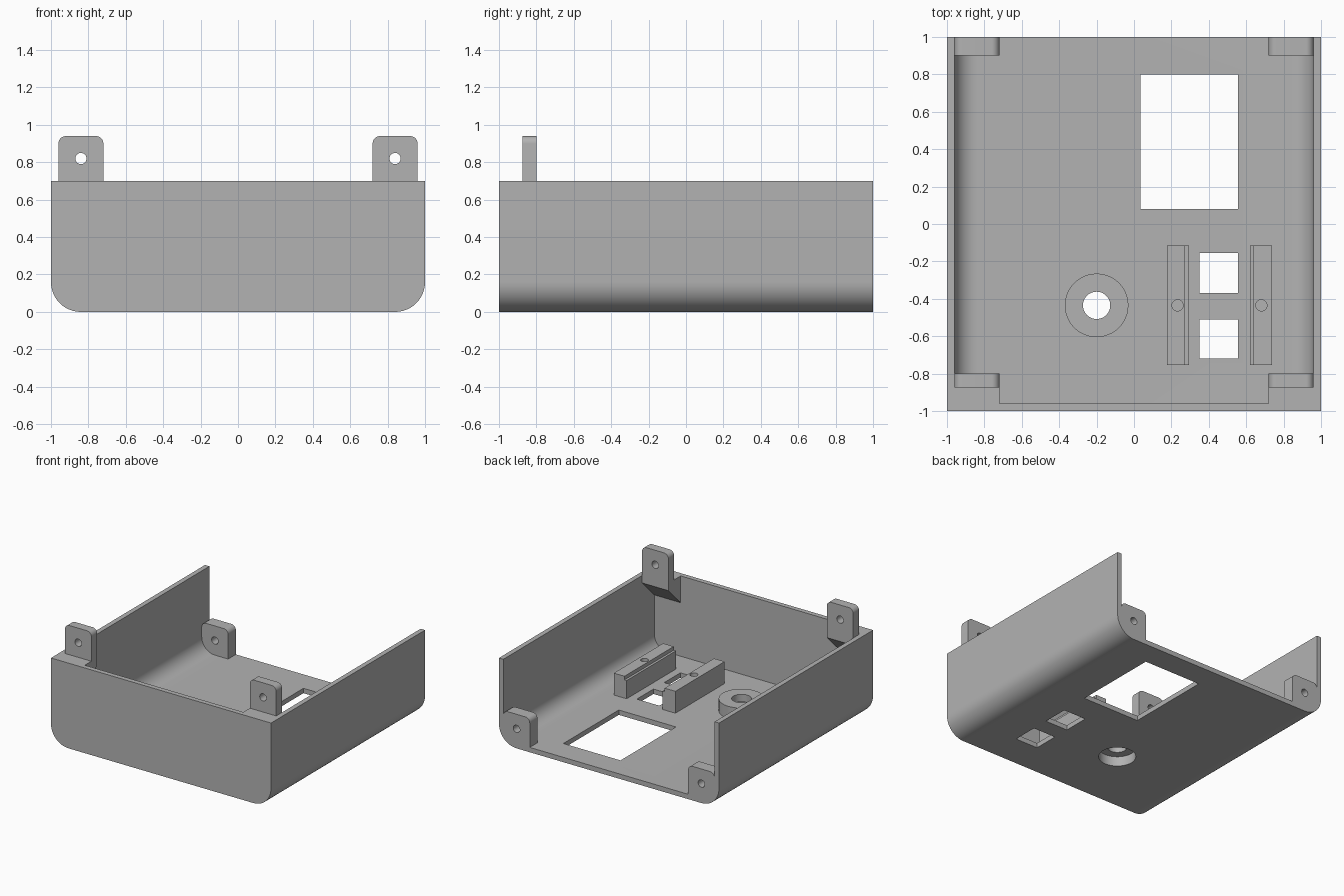
import bpy, bmesh, math
from mathutils import Vector

if "Cube" in bpy.data.objects:
    bpy.data.objects.remove(bpy.data.objects["Cube"])

grey = bpy.data.materials.new("plain grey")
grey.use_nodes = True
COLOUR = (0.45, 0.45, 0.45, 1)
grey.diffuse_color = COLOUR
grey.node_tree.nodes["Principled BSDF"].inputs["Base Color"].default_value = COLOUR


def rounded(u0, u1, v0, v1, radii=(0, 0, 0, 0), steps=12):
    """Rectangle outline; radii run lower left, lower right, upper right, upper left."""
    corners = [(u0, v0, 1, 1), (u1, v0, -1, 1), (u1, v1, -1, -1), (u0, v1, 1, -1)]
    points = []
    for i, ((u, v, su, sv), r) in enumerate(zip(corners, radii)):
        if r == 0:
            points.append((u, v))
            continue
        for k in range(steps + 1):
            a = math.pi + (i + k / steps) * math.pi / 2
            points.append((u + su * r + r * math.cos(a), v + sv * r + r * math.sin(a)))
    return points


def circle(u, v, r, steps=48):
    return [(u + r * math.cos(2 * math.pi * k / steps),
             v + r * math.sin(2 * math.pi * k / steps)) for k in range(steps)]


def prism(name, profile, axis, start, end):
    """Extrude a profile along an axis; the profile uses the other two axes in order."""
    def place(u, v, w):
        return {"x": (w, u, v), "y": (u, w, v), "z": (u, v, w)}[axis]
    bm = bmesh.new()
    face = bm.faces.new([bm.verts.new(place(u, v, start)) for u, v in profile])
    made = bmesh.ops.extrude_face_region(bm, geom=[face])["geom"]
    shift = Vector(place(0, 0, end - start))
    bmesh.ops.translate(bm, vec=shift, verts=[g for g in made if isinstance(g, bmesh.types.BMVert)])
    bmesh.ops.recalc_face_normals(bm, faces=bm.faces)
    mesh = bpy.data.meshes.new(name)
    bm.to_mesh(mesh)
    bm.free()
    mesh.materials.append(grey)
    obj = bpy.data.objects.new(name, mesh)
    bpy.context.collection.objects.link(obj)
    return obj


def cut(obj, cutters):
    """Subtract the cutters for good and remove them."""
    for cutter in cutters:
        mod = obj.modifiers.new("cut", "BOOLEAN")
        mod.operation, mod.solver, mod.object = "DIFFERENCE", "EXACT", cutter
    graph = bpy.context.evaluated_depsgraph_get()
    mesh = bpy.data.meshes.new_from_object(obj.evaluated_get(graph))
    obj.modifiers.clear()
    obj.data = mesh
    for cutter in cutters:
        bpy.data.objects.remove(cutter)
    return obj


# Open tray: floor, two side walls and the front wall
WALL, RIM, FLOOR = 0.04, 0.70, 0.04
parts = []
tray = prism("tray", rounded(-1, 1, 0, RIM, (0.16, 0.16, 0, 0)), "y", -1, 1)
inside = 1 - WALL
cutters = [prism("cavity", rounded(-inside, inside, FLOOR, 1, (0.12, 0.12, 0, 0)), "y", -inside, 1.2)]

# Floor openings: large window, two small windows, recess under the ring
for x0, x1, y0, y1 in [(0.035, 0.555, 0.08, 0.80), (0.35, 0.555, -0.37, -0.155), (0.35, 0.555, -0.72, -0.51)]:
    cutters.append(prism("opening", rounded(x0, x1, y0, y1), "z", -0.1, 0.1))
RING = (-0.20, -0.435)
cutters.append(prism("recess", circle(*RING, 0.14), "z", -0.1, 0.1))

# Screw holes through the back walls of the tray corners stay in the tabs only
parts.append(cut(tray, cutters))

# Raised ring with a recess below and a hole through the top
ring = prism("ring_boss", circle(*RING, 0.17), "z", FLOOR, 0.14)
parts.append(cut(ring, [prism("ring_recess", circle(*RING, 0.14), "z", 0, 0.08),
                        prism("ring_hole", circle(*RING, 0.073), "z", 0, 0.3)]))

# Board rails with a lower ledge on the inner side and a blind screw hole
for side, name in ((-1, "right"), (1, "left")):
    mid = 0.457
    inner, step, outer = [mid + side * d for d in (0.163, 0.183, 0.28)]
    profile = [(inner, FLOOR), (outer, FLOOR), (outer, 0.22), (step, 0.22), (step, 0.19), (inner, 0.19)]
    rail = prism(name + "_rail", profile, "y", -0.755, -0.115)
    parts.append(cut(rail, [prism("rail_hole", circle(mid + side * 0.224, -0.435, 0.03, 24), "z", 0.1, 0.3)]))

# Screw tabs at the four corners
for side, name in ((-1, "right"), (1, "left")):
    x0, x1 = sorted((side * 0.72, side * inside))
    hole_x = side * 0.84

    # Front tab above the rim
    tab = prism(name + "_front_tab", rounded(x0, x1, 0.64, 0.94, (0, 0, 0.04, 0.04)), "y", -0.875, -0.80)
    parts.append(cut(tab, [prism("tab_hole", circle(hole_x, 0.82, 0.03, 24), "y", -1.2, -0.7)]))

    # Sloped bracket carrying the front tab
    slope = [(-inside, 0.48), (-0.80, 0.64), (-0.80, RIM), (-inside, RIM)]
    parts.append(prism(name + "_bracket", slope, "x", x0, x1))

    # Back tab standing on the floor
    low = (0.08, 0, 0.04, 0.04) if side < 0 else (0, 0.08, 0.04, 0.04)
    tab = prism(name + "_back_tab", rounded(x0, x1, 0.03, 0.28, low), "y", 0.90, 1.0)
    parts.append(cut(tab, [prism("tab_hole", circle(hole_x, 0.16, 0.03, 24), "y", 0.8, 1.2)]))

# Smooth the curved faces, keep the edges sharp
bpy.ops.object.select_all(action="DESELECT")
for obj in parts:
    obj.select_set(True)
bpy.context.view_layer.objects.active = parts[0]
bpy.ops.object.shade_smooth_by_angle(angle=math.radians(30))
